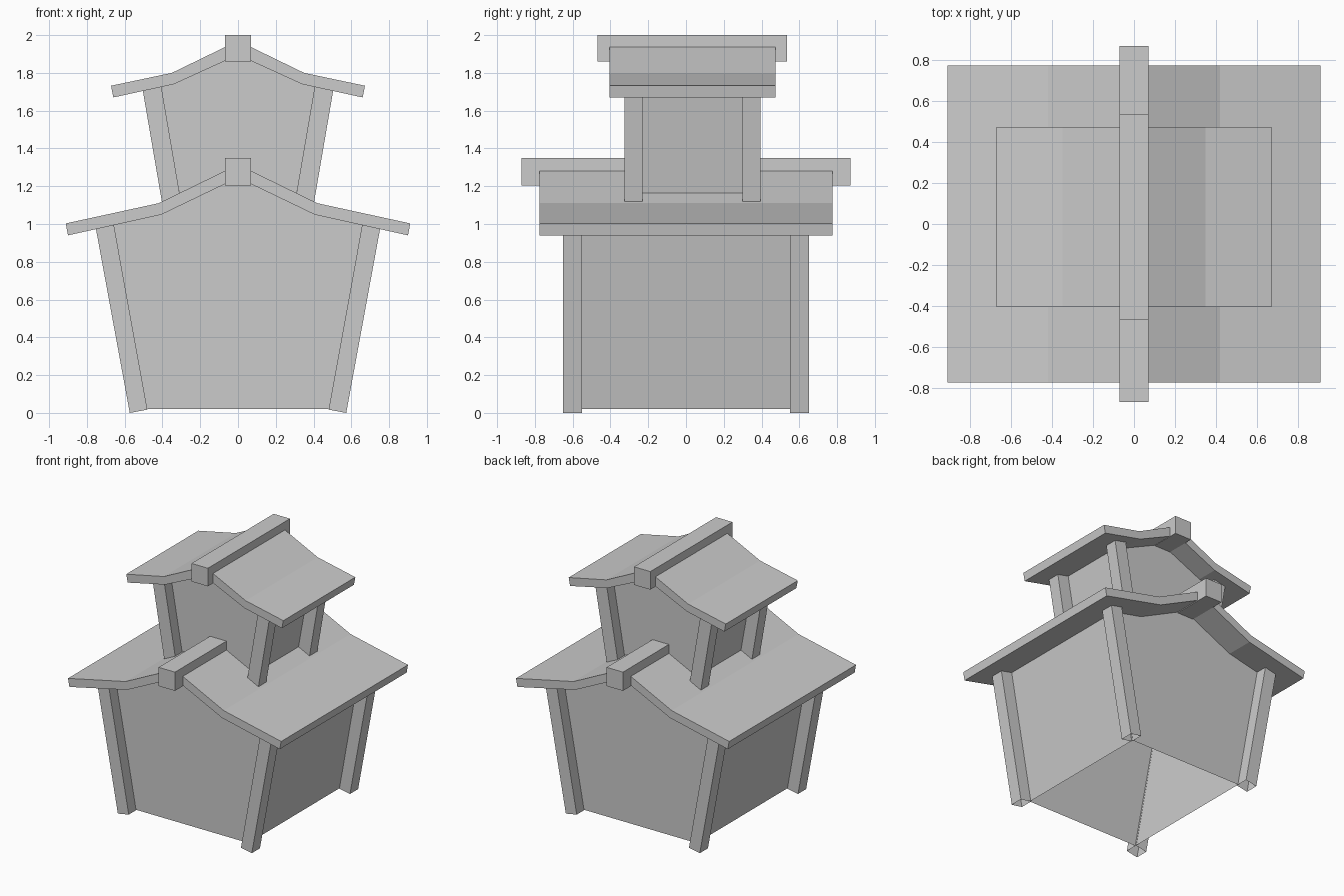
import bpy
import bmesh

if "Cube" in bpy.data.objects:
    bpy.data.objects.remove(bpy.data.objects["Cube"])


def prism(name, profile, y0, y1, open_edges=()):
    """Extrude an x-z profile along y, leaving the numbered edges open."""
    bm = bmesh.new()
    front = [bm.verts.new((x, y0, z)) for x, z in profile]
    back = [bm.verts.new((x, y1, z)) for x, z in profile]
    n = len(profile)
    bm.faces.new(front)
    bm.faces.new(back[::-1])
    for i in range(n):
        if i not in open_edges:
            j = (i + 1) % n
            bm.faces.new((front[j], front[i], back[i], back[j]))
    bmesh.ops.recalc_face_normals(bm, faces=bm.faces)
    mesh = bpy.data.meshes.new(name)
    bm.to_mesh(mesh)
    bm.free()
    obj = bpy.data.objects.new(name, mesh)
    bpy.context.collection.objects.link(obj)
    return obj


def both_sides(half):
    """Complete a right-hand outline with its mirrored left-hand points."""
    return half + [(-x, z) for x, z in reversed(half) if x > 0]


def storey(label, cy, walls, wall_y, post, post_y, roof_top, roof_under,
           roof_y, ridge_z, ridge_y):
    # Flared walls with a gable top and no floor
    outline = both_sides(walls)
    prism(label + "_walls", outline, cy - wall_y, cy + wall_y,
          open_edges=(len(outline) - 1,) if walls[0][0] > 0 else
          (0, len(outline) - 1))

    # Leaning corner posts, hollow underneath
    inner, outer = post_y
    for side, y0, y1 in (("front", -outer, -inner), ("back", inner, outer)):
        for hand, s in (("right", 1), ("left", -1)):
            prism(f"{label}_{side}_{hand}_post", [(s * x, z) for x, z in post],
                  cy + y0, cy + y1, open_edges=(0,))

    # Bent roof slab
    top = both_sides(roof_top[::-1])
    under = both_sides(roof_under[::-1])
    prism(label + "_roof", top + under[::-1], cy - roof_y, cy + roof_y)

    # Ridge beam
    z0, z1 = ridge_z
    prism(label + "_ridge_beam", [(-.07, z0), (.07, z0), (.07, z1), (-.07, z1)],
          cy - ridge_y, cy + ridge_y)


storey("lower", 0,
       walls=[(.483, .02), (.66, 1.01), (.41, 1.08), (0, 1.27)], wall_y=.56,
       post=[(.573, 0), (.48, .017), (.66, 1.01), (.755, .99)],
       post_y=(.55, .65),
       roof_top=[(0, 1.315), (.42, 1.11), (.912, 1.003)],
       roof_under=[(0, 1.245), (.405, 1.05), (.9, .94)],
       roof_y=.775, ridge_z=(1.205, 1.35), ridge_y=.87)

storey("upper", .034,
       walls=[(0, 1.28), (.305, 1.14), (.412, 1.74), (.34, 1.76), (0, 1.91)],
       wall_y=.275,
       post=[(.4, 1.1), (.302, 1.12), (.41, 1.75), (.508, 1.73)],
       post_y=(.264, .36),
       roof_top=[(0, 1.97), (.35, 1.8), (.672, 1.732)],
       roof_under=[(0, 1.895), (.34, 1.74), (.66, 1.67)],
       roof_y=.44, ridge_z=(1.86, 2.0), ridge_y=.502)
